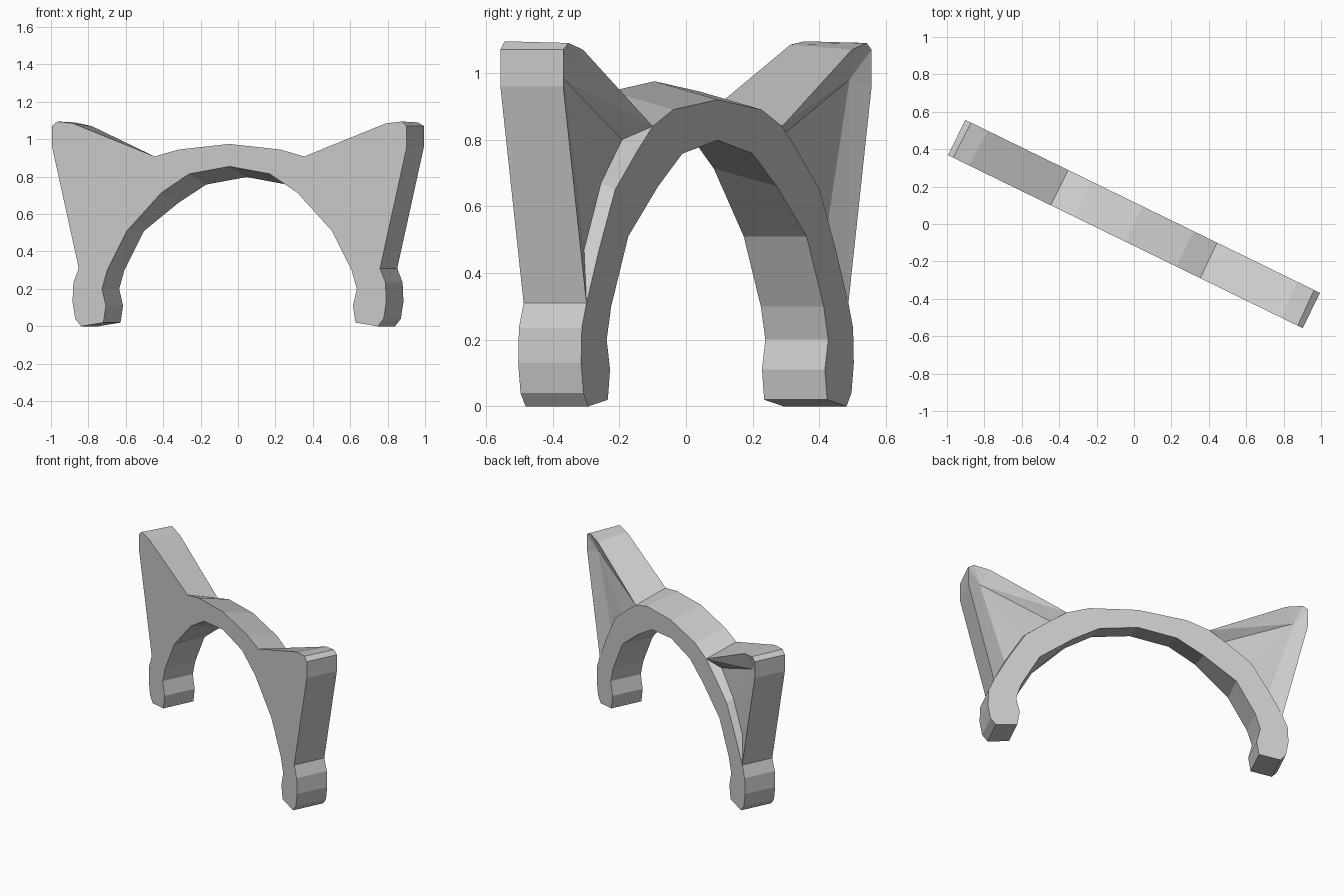
import bpy, bmesh, math

cube = bpy.data.objects.get("Cube")
if cube:
    bpy.data.objects.remove(cube)

HALF = 0.105           # half thickness of the band
TURN = math.radians(-26)

# Half outlines (x, z): band top, ear, foot, and the inside of the arch
top_front = [(0, .975), (.303, .945), (.445, .908)]
top_back = [(0, .92), (.303, .89), (.443, .84)]
ear_front = [(.93, 1.085), (1.025, 1.095), (1.055, 1.07), (1.055, .96)]
ear_back = [(.92, 1.07), (1.02, 1.09), (1.055, 1.07), (1.055, .96)]
foot = [(.896, .31), (.928, .235), (.933, .13), (.917, .04), (.883, 0)]
leg_inside = [(.75, .02), (.735, .11), (.758, .2), (.727, .3), (.61, .51)]
arch_front = [(.406, .713), (.24, .815), (0, .855)]
arch_back = [(.406, .66), (.24, .758), (0, .798)]
# Hollow on the rear of each ear, following the band
band_edge = [(.55, .765), (.70, .65), (.81, .47)]
hollow_edge = [(.53, .80, .045), (.70, .67, .058), (.82, .47, .06)]
hollow_tip = (.975, .98, .07)

bm = bmesh.new()


def verts(points, depth):
    return [bm.verts.new((x, depth, z)) for x, z in points]


front = verts(top_front + ear_front + foot + leg_inside + arch_front, -HALF)
top = verts(top_back, HALF)
ear = verts(ear_back, HALF)
lower = verts(foot + leg_inside + arch_back, HALF)
back = top + ear + lower

# Front face and the rim running round the outline
bm.faces.new(front)
for i in range(len(front) - 1):
    bm.faces.new((front[i], back[i], back[i + 1], front[i + 1]))

# Rear of the band
edge = verts(band_edge, HALF)
bm.faces.new(top + edge + lower)

# Step from the band down into the ear hollow
floor = [bm.verts.new((x, d, z)) for x, z, d in hollow_edge]
outer = [top[-1]] + edge + [lower[0]]
inner = [top[-1]] + floor + [lower[0]]
for i in range(len(outer) - 1):
    loop = list(dict.fromkeys((outer[i], outer[i + 1], inner[i + 1], inner[i])))
    bm.faces.new(loop)

# Ear hollow and its sloping borders, fanned from the tip
x, z, d = hollow_tip
tip = bm.verts.new((x, d, z))
ring = inner + ear[::-1] + [top[-1]]
for a, b in zip(ring, ring[1:]):
    bm.faces.new((a, b, tip))

bmesh.ops.recalc_face_normals(bm, faces=bm.faces)
front_face = min(bm.faces, key=lambda f: f.calc_center_median().y)
if front_face.normal.y > 0:
    bmesh.ops.reverse_faces(bm, faces=bm.faces)

mesh = bpy.data.meshes.new("eared_headband")
bm.to_mesh(mesh)
bm.free()
headband = bpy.data.objects.new("eared_headband", mesh)
bpy.context.collection.objects.link(headband)
headband.rotation_euler.z = TURN

# Other half
mirror = headband.modifiers.new("Mirror", "MIRROR")
mirror.use_axis[0] = True
mirror.use_clip = True

# Plain grey material
grey = bpy.data.materials.new("light_grey")
grey.use_nodes = True
colour = (.6, .6, .6, 1)
grey.diffuse_color = colour
grey.node_tree.nodes["Principled BSDF"].inputs["Base Color"].default_value = colour
mesh.materials.append(grey)
